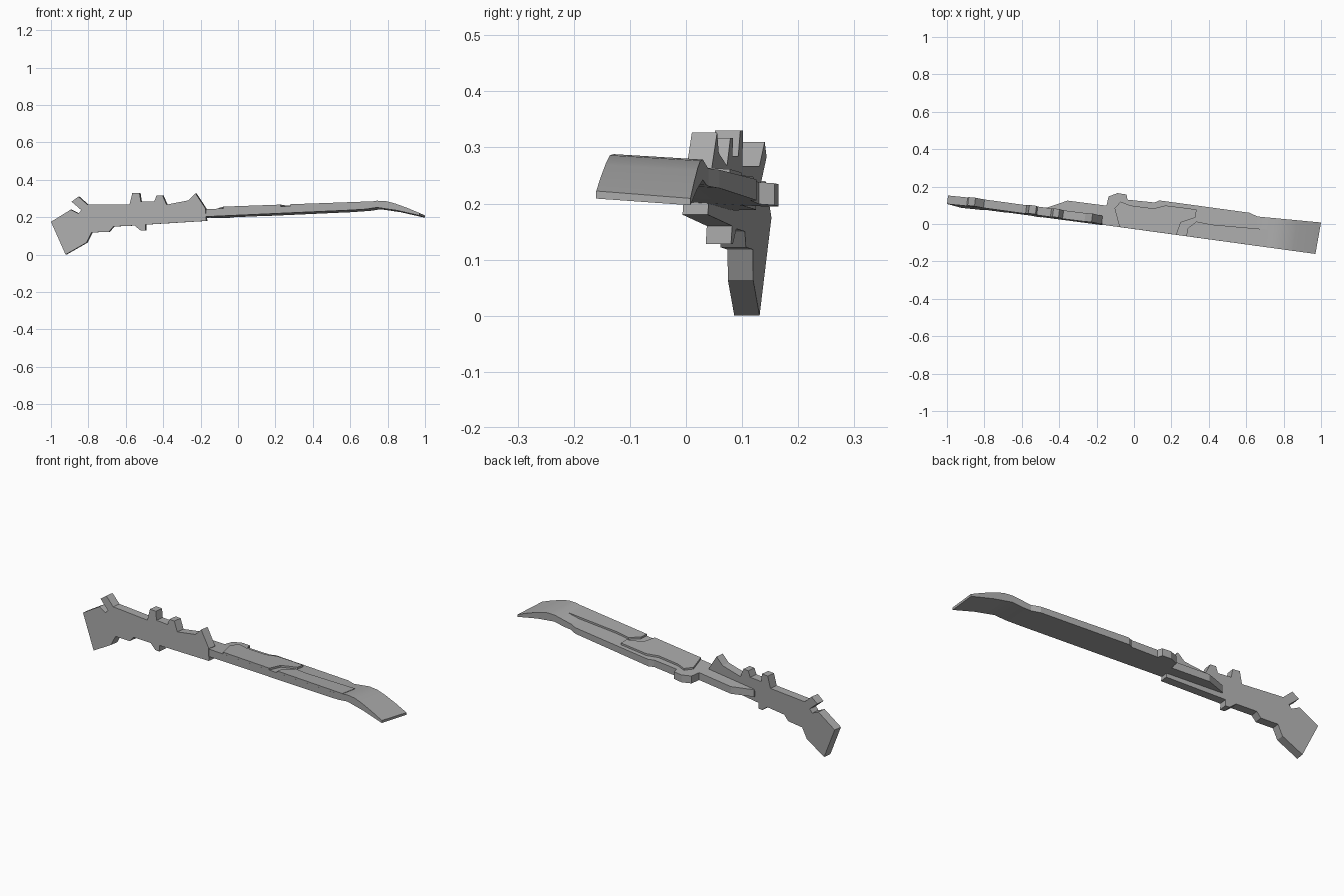
import bpy, bmesh
from mathutils import Vector

if "Cube" in bpy.data.objects:
    bpy.data.objects.remove(bpy.data.objects["Cube"])

grey = bpy.data.materials.new("plain grey")
grey.use_nodes = True
grey.diffuse_color = (0.4, 0.4, 0.4, 1)
grey.node_tree.nodes["Principled BSDF"].inputs["Base Color"].default_value = (0.4, 0.4, 0.4, 1)

YAW, ROLL = 0.137, 0.06      # slight turn and tilt of the whole piece


def front_y(x):
    return -0.027 - YAW * x


def ramp(points, s):
    """Piecewise linear height along the blade."""
    for (a, za), (b, zb) in zip(points, points[1:]):
        if s <= b or b == points[-1][0]:
            return za + (zb - za) * (s - a) / (b - a)


def finish(name, bm):
    bmesh.ops.recalc_face_normals(bm, faces=bm.faces)
    mesh = bpy.data.meshes.new(name)
    bm.to_mesh(mesh)
    bm.free()
    mesh.materials.append(grey)
    obj = bpy.data.objects.new(name, mesh)
    bpy.context.collection.objects.link(obj)
    bpy.ops.object.select_all(action='DESELECT')
    obj.select_set(True)
    bpy.context.view_layer.objects.active = obj
    bpy.ops.object.shade_smooth_by_angle(angle=0.3)
    return obj


def slab(name, outline, low, high, low_add=0, high_add=0):
    """Plan outline given thickness between two height curves."""
    bm = bmesh.new()
    bm.faces.new([bm.verts.new((x, y, 0)) for x, y in outline])
    for s in sorted({p[0] for p in low + high}):
        bmesh.ops.bisect_plane(bm, geom=bm.verts[:] + bm.edges[:] + bm.faces[:],
                               plane_co=(s, 0, 0), plane_no=Vector((1, -YAW, 0)))
    ext = bmesh.ops.extrude_face_region(bm, geom=bm.faces[:])["geom"]
    top = {v for v in ext if isinstance(v, bmesh.types.BMVert)}
    for v in bm.verts:
        s = v.co.x - YAW * v.co.y
        tilt = ROLL * (v.co.y - front_y(v.co.x))
        z = ramp(high, s) + high_add if v in top else ramp(low, s) + low_add
        v.co.z = z - tilt
    return finish(name, bm)


# Stock and grip: flat upright plate cut from a side profile
profile = [(-1, .175), (-.895, .24), (-.853, .22), (-.838, .238), (-.89, .283),
           (-.853, .31), (-.805, .267), (-.58, .267), (-.565, .33), (-.527, .33),
           (-.52, .285), (-.447, .285), (-.436, .317), (-.404, .317), (-.382, .267),
           (-.265, .29), (-.227, .327), (-.174, .246), (-.17, .18), (-.495, .16),
           (-.495, .128), (-.52, .128), (-.553, .155), (-.666, .15), (-.69, .122),
           (-.783, .118), (-.81, .064), (-.922, 0)]
bm = bmesh.new()
face = bm.faces.new([bm.verts.new((x, front_y(x) + ROLL * (z - .22), z)) for x, z in profile])
ext = bmesh.ops.extrude_face_region(bm, geom=[face])["geom"]
bmesh.ops.translate(bm, vec=(0.006, 0.045, 0),
                    verts=[v for v in ext if isinstance(v, bmesh.types.BMVert)])
finish("stock_and_grip", bm)

# Blade: wide flat slab with a drooping tip
under = [(-.5, .19), (-.17, .203), (.62, .238), (.7, .243), (.76, .252), (.87, .236), (1, .207)]
over = [(-.5, .228), (-.17, .243), (.66, .272), (.76, .288), (.81, .286), (.86, .273), (.93, .248), (1, .219)]
blade = [(-.17, -.004), (.97, -.16), (1, .008), (.66, .04), (.618, .06), (.136, .126),
         (.11, .115), (-.035, .13), (-.04, .158), (-.088, .165), (-.136, .147),
         (-.147, .098), (-.355, .125), (-.468, .087), (-.47, .06), (-.174, .02)]
slab("blade", blade, under, over)

# Raised panels on the upper face of the blade
flat = [(-.5, .228), (-.17, .243), (.66, .272), (.76, .276)]
rear_panel = [(-.077, -.0165), (.227, -.058), (.25, .008), (.33, .035), (.334, .078),
              (.168, .099), (.104, .083), (-.02, .099), (-.072, .12), (-.104, .083)]
front_panel = [(.28, -.0654), (.71, -.1243), (.72, -.03), (.414, -.003), (.334, .013), (.286, -.024)]
slab("rear_panel", rear_panel, flat, flat, -.005, .01)
slab("front_panel", front_panel, flat, flat, -.005, .01)
